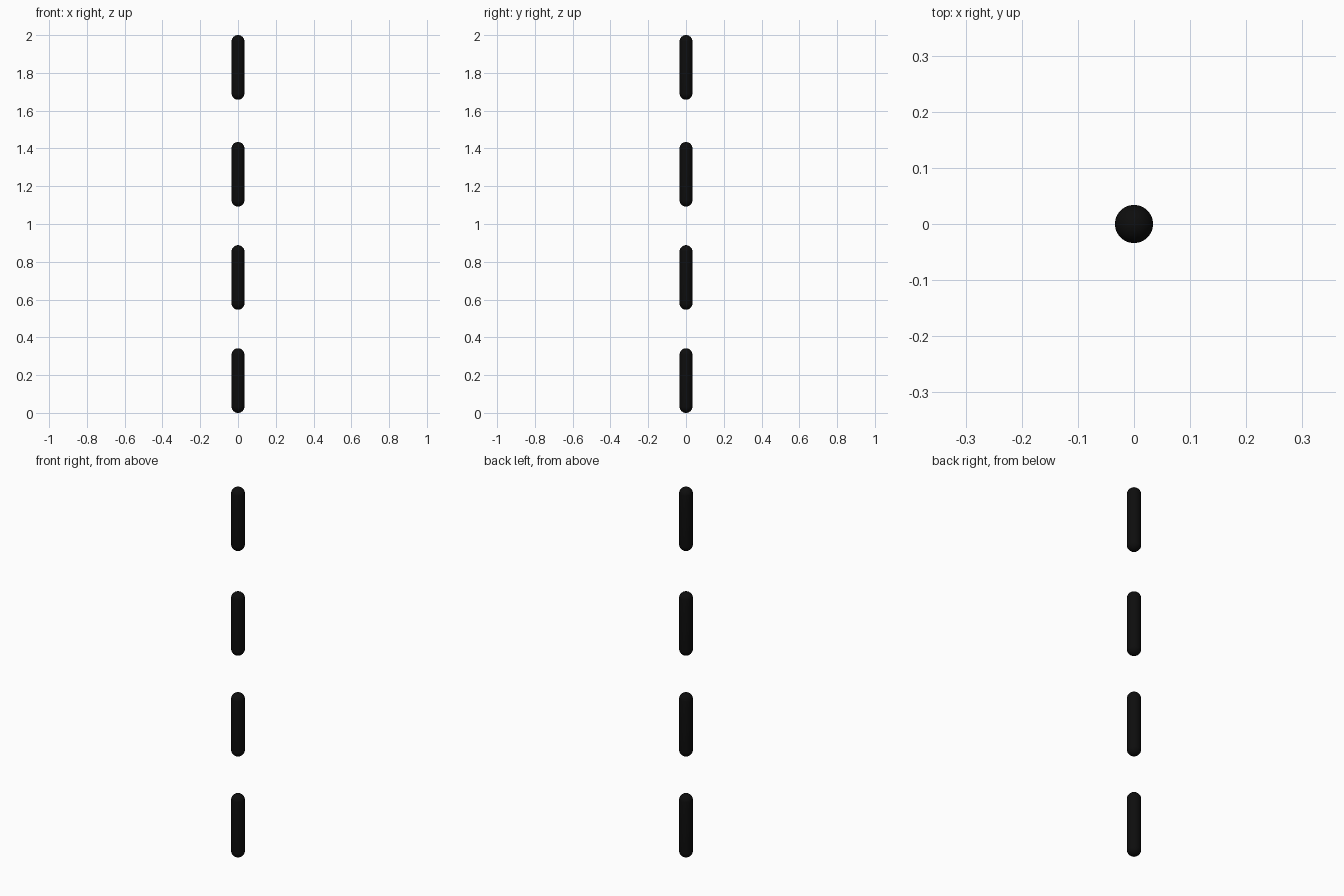
import bpy, bmesh

if "Cube" in bpy.data.objects:
    bpy.data.objects.remove(bpy.data.objects["Cube"])

RADIUS = 0.034
LENGTH = 0.342
BOTTOMS = [0.0, 0.546, 1.092, 1.658]  # last gap is slightly wider

black = bpy.data.materials.new("black")
black.diffuse_color = (0.004, 0.004, 0.004, 1)
black.use_nodes = True
black.node_tree.nodes["Principled BSDF"].inputs["Base Color"].default_value = black.diffuse_color


def capsule(name, bottom):
    """Upright round-ended rod: a sphere stretched apart at its equator."""
    bm = bmesh.new()
    bmesh.ops.create_uvsphere(bm, u_segments=48, v_segments=25, radius=RADIUS)
    half = LENGTH / 2 - RADIUS
    # odd ring count: the middle band becomes the straight side
    for v in bm.verts:
        v.co.z += half if v.co.z > 0 else -half
    for f in bm.faces:
        f.smooth = True
    mesh = bpy.data.meshes.new(name)
    bm.to_mesh(mesh)
    bm.free()
    mesh.materials.append(black)
    obj = bpy.data.objects.new(name, mesh)
    obj.location.z = bottom + LENGTH / 2
    bpy.context.collection.objects.link(obj)
    return obj


# Stack of four dashes on one vertical axis
for i, z in enumerate(BOTTOMS, 1):
    capsule(f"dash_{i}", z)
